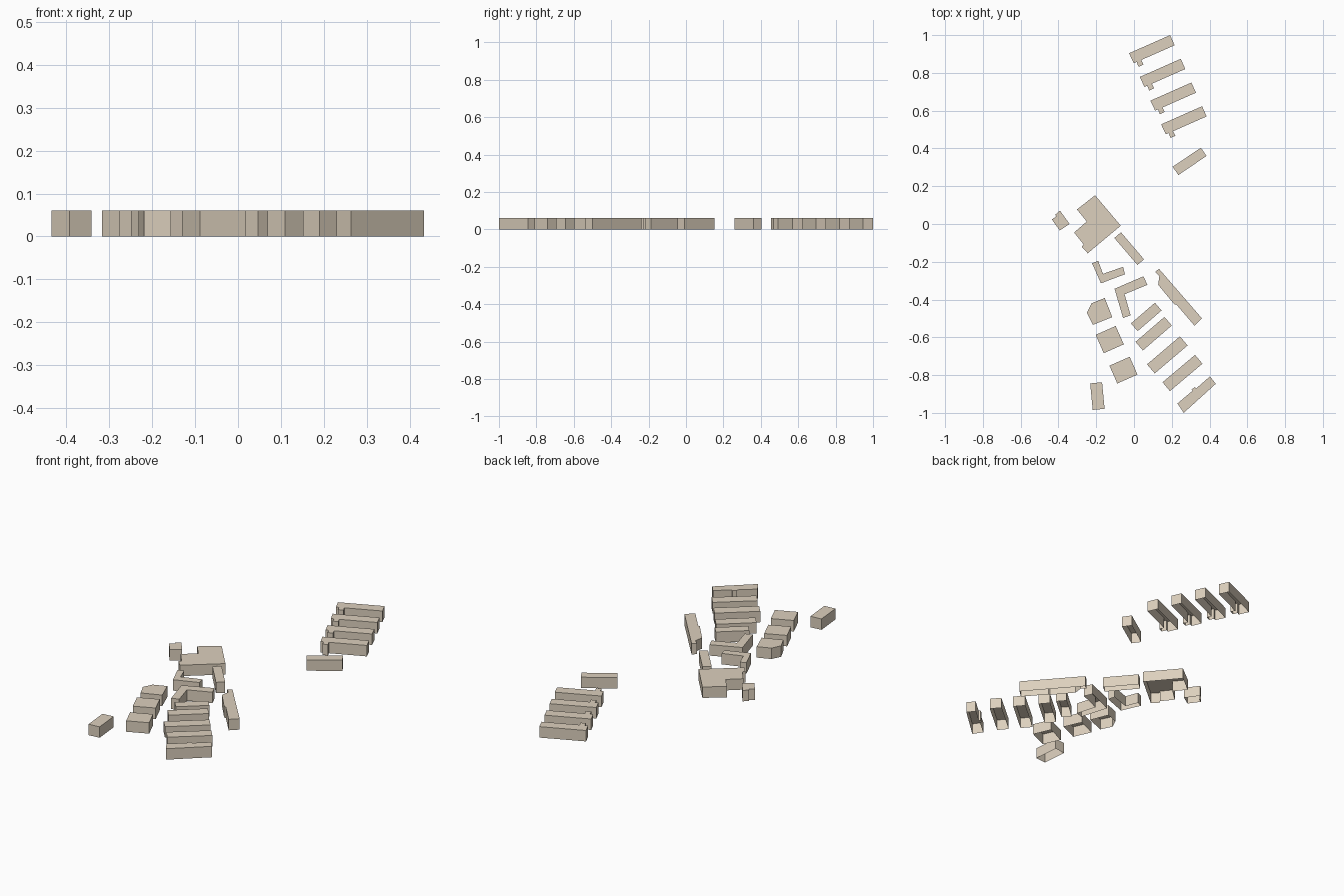
import bpy
from mathutils import Vector

HEIGHT = 0.06
stone = bpy.data.materials.new("stone")
stone.diffuse_color = (0.72, 0.63, 0.51, 1)


def block(name, pts):
    """Raise a footprint into walls and a flat roof, open underneath."""
    n = len(pts)
    area = sum(pts[i - 1][0] * pts[i][1] - pts[i][0] * pts[i - 1][1] for i in range(n))
    if area < 0:
        pts = pts[::-1]
    verts = [(x, y, z) for z in (0, HEIGHT) for x, y in pts]
    faces = [(i, (i + 1) % n, n + (i + 1) % n, n + i) for i in range(n)]
    faces.append(tuple(range(n, 2 * n)))
    mesh = bpy.data.meshes.new(name)
    mesh.from_pydata(verts, [], faces)
    mesh.materials.append(stone)
    obj = bpy.data.objects.new(name, mesh)
    bpy.context.collection.objects.link(obj)
    return obj


def bar(name, p, q, width):
    """Rectangular building: long edge p-q, widened to the right of it."""
    p, q = Vector(p), Vector(q)
    d = (q - p).normalized()
    side = Vector((d.y, -d.x)) * width
    return block(name, [tuple(v) for v in (p, q, q + side, p + side)])


# North row: four equal terraces with a small porch
terrace = [(0, 0), (0.217, 0.096), (0.241, 0.042), (0.064, -0.036),
           (0.076, -0.060), (0.050, -0.072), (0.040, -0.046), (0.025, -0.053)]
for i in range(4):
    ox, oy = -0.026 + 0.0565 * i, 0.904 - 0.1255 * i
    block(f"north_terrace_{i + 1}", [(ox + x, oy + y) for x, y in terrace])
bar("north_house", (0.205, 0.303), (0.354, 0.404), 0.053)

# Main hall with its recessed west side, and the outbuilding beside it
block("main_hall", [(-0.302, 0.077), (-0.206, 0.152), (-0.070, -0.009), (-0.245, -0.155),
                    (-0.277, -0.120), (-0.267, -0.108), (-0.317, -0.045), (-0.250, 0.013)])
block("outbuilding", [(-0.435, 0.024), (-0.411, 0.041), (-0.417, 0.049),
                      (-0.392, 0.071), (-0.341, 0.000), (-0.393, -0.034)])

# Eastern wings
bar("hall_wing", (-0.069, -0.044), (0.053, -0.187), 0.046)
block("long_wing", [(0.132, -0.237), (0.360, -0.500), (0.320, -0.538), (0.225, -0.427),
                    (0.215, -0.427), (0.128, -0.322), (0.134, -0.275), (0.112, -0.254)])

# Two L-shaped buildings
block("corner_building_1", [(-0.222, -0.208), (-0.190, -0.195), (-0.164, -0.264),
                            (-0.058, -0.227), (-0.048, -0.266), (-0.175, -0.314)])
block("corner_building_2", [(-0.103, -0.343), (0.050, -0.277), (0.071, -0.322),
                            (-0.050, -0.372), (-0.018, -0.484), (-0.058, -0.497)])

# Western villas
block("villa_1", [(-0.225, -0.420), (-0.155, -0.392), (-0.115, -0.493),
                  (-0.218, -0.534), (-0.249, -0.470)])
bar("villa_2", (-0.203, -0.587), (-0.097, -0.540), 0.106)
bar("villa_3", (-0.130, -0.750), (-0.023, -0.703), 0.103)
bar("villa_4", (-0.232, -0.844), (-0.169, -0.838), 0.141)

# South row of parallel bars
south_row = [((-0.016, -0.526), (0.111, -0.417), 0.054),
             ((0.008, -0.624), (0.161, -0.492), 0.060),
             ((0.069, -0.743), (0.243, -0.595), 0.063),
             ((0.151, -0.838), (0.323, -0.693), 0.061)]
for i, (p, q, w) in enumerate(south_row):
    bar(f"south_bar_{i + 1}", p, q, w)
block("south_bar_5", [(0.230, -0.950), (0.310, -0.883), (0.305, -0.877), (0.322, -0.863),
                      (0.330, -0.870), (0.402, -0.807), (0.433, -0.846), (0.263, -1.000)])
